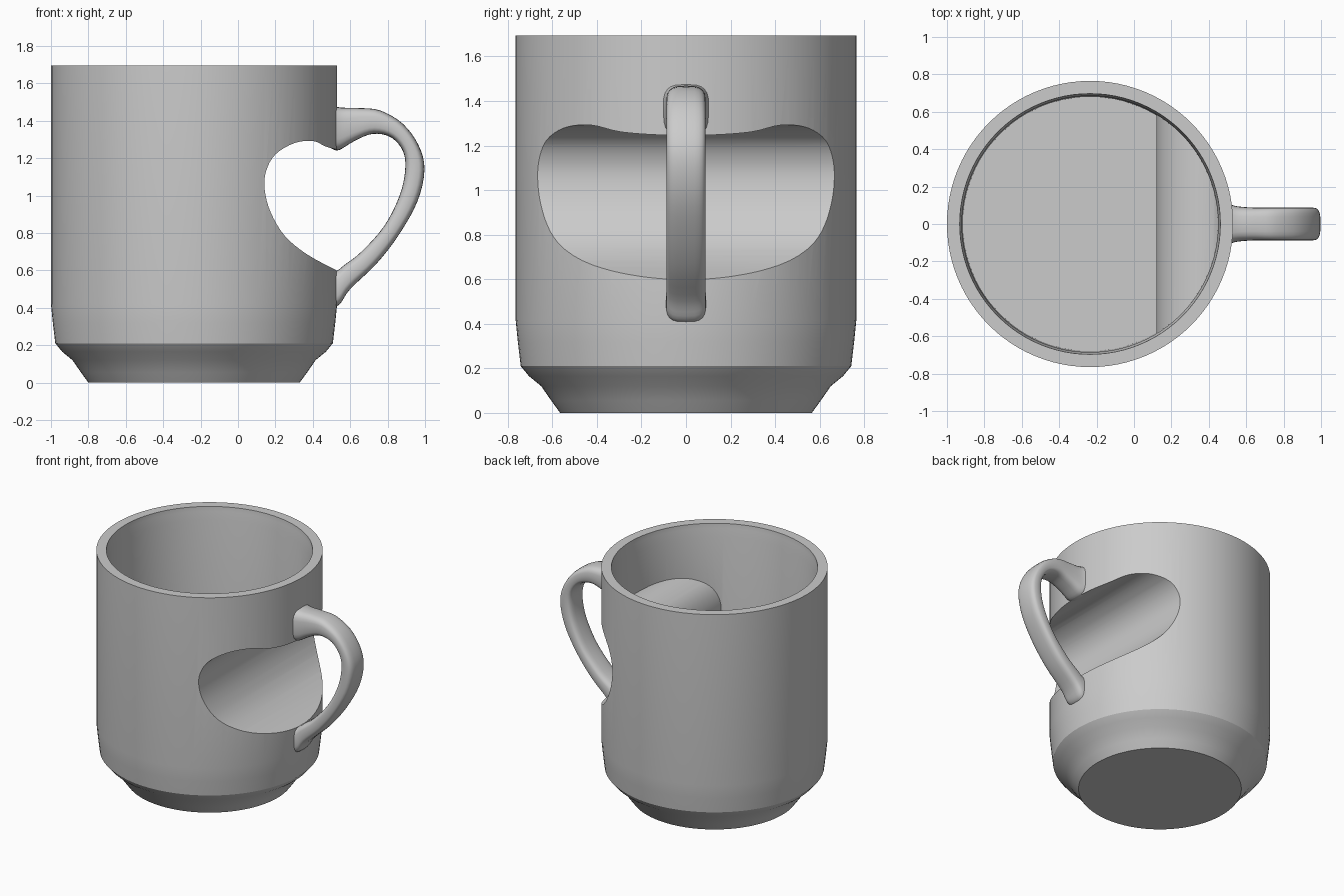
import bpy, bmesh, math
from mathutils import Vector

if "Cube" in bpy.data.objects:
    bpy.data.objects.remove(bpy.data.objects["Cube"])

AXIS = -0.235  # x position of the cup axis


def make_object(name, bm):
    bmesh.ops.recalc_face_normals(bm, faces=bm.faces)
    mesh = bpy.data.meshes.new(name)
    bm.to_mesh(mesh)
    bm.free()
    obj = bpy.data.objects.new(name, mesh)
    bpy.context.collection.objects.link(obj)
    return obj


def loft(name, rings):
    bm = bmesh.new()
    loops = [[bm.verts.new(p) for p in ring] for ring in rings]
    n = len(loops[0])
    for a, b in zip(loops, loops[1:]):
        for i in range(n):
            j = (i + 1) % n
            bm.faces.new((a[i], a[j], b[j], b[i]))
    bm.faces.new(loops[0])
    bm.faces.new(loops[-1])
    return make_object(name, bm)


def revolve(name, profile, n=96):
    return loft(name, [[(AXIS + r * math.cos(2 * math.pi * i / n),
                         r * math.sin(2 * math.pi * i / n), z)
                        for i in range(n)] for r, z in profile])


def spline(points, steps):
    # Catmull-Rom curve through points of any dimension
    pts = [Vector(p) for p in points]
    pts = [2 * pts[0] - pts[1]] + pts + [2 * pts[-1] - pts[-2]]
    out = []
    for a, b, c, d in zip(pts, pts[1:], pts[2:], pts[3:]):
        for k in range(steps):
            t = k / steps
            out.append(0.5 * (2 * b + (c - a) * t + (2 * a - 5 * b + 4 * c - d) * t ** 2
                              + (3 * b - a - 3 * c + d) * t ** 3))
    return out + [pts[-2]]


def cut(target, tool):
    mod = target.modifiers.new("cut", 'BOOLEAN')
    mod.operation = 'DIFFERENCE'
    mod.solver = 'EXACT'
    mod.object = tool
    tool.hide_render = True
    bpy.ops.object.select_all(action='DESELECT')
    bpy.context.view_layer.objects.active = target
    target.select_set(True)
    bpy.ops.object.modifier_apply(modifier=mod.name)
    bpy.data.objects.remove(tool)


def smooth(obj, angle):
    bpy.ops.object.select_all(action='DESELECT')
    bpy.context.view_layer.objects.active = obj
    obj.select_set(True)
    bpy.ops.object.shade_smooth_by_angle(angle=math.radians(angle))


# Half-heart outline pressed into the cup, optionally grown by an offset
LOBE = [(0.54, 1.243), (0.47, 1.262), (0.40, 1.292), (0.30, 1.28), (0.20, 1.22),
        (0.15, 1.13), (0.143, 1.03), (0.175, 0.91), (0.25, 0.785), (0.37, 0.685), (0.54, 0.593)]


def lobe_cutter(name, grow):
    line = spline(LOBE, 4)
    outline = []
    for i, p in enumerate(line):
        t = (line[min(i + 1, len(line) - 1)] - line[max(i - 1, 0)]).normalized()
        outline.append(p + grow * Vector((t.y, -t.x)) * -1)
    if (outline[20] - line[20]).x > 0:
        outline = [2 * p - q for p, q in zip(line, outline)]
    outline += [Vector((0.8, outline[-1].y)), Vector((0.8, outline[0].y))]
    return loft(name, [[(p.x, y, p.y) for p in outline] for y in (-1, 1)])


# Cup body with the heart dent and a thin wall behind it
cup = revolve("cup_body", [(0.565, 0), (0.605, 0.055), (0.65, 0.12), (0.705, 0.165), (0.742, 0.21),
                           (0.755, 0.32), (0.765, 0.42), (0.765, 1.695)])
cavity = revolve("cavity", [(0.68, 0.22), (0.685, 1.6), (0.695, 1.66), (0.70, 1.75)])
cut(cavity, lobe_cutter("inner_dent", 0.022))
cut(cup, lobe_cutter("outer_dent", 0))
cut(cup, cavity)
smooth(cup, 30)

# Handle stations: outer x, z, inner x, z, half width
STATIONS = [(0.50, 1.48, 0.50, 1.25, 0.11), (0.56, 1.47, 0.54, 1.243, 0.095),
            (0.65, 1.468, 0.62, 1.29, 0.088), (0.76, 1.455, 0.72, 1.33, 0.088),
            (0.88, 1.385, 0.82, 1.31, 0.088), (0.965, 1.27, 0.885, 1.23, 0.088),
            (0.997, 1.14, 0.892, 1.12, 0.088), (0.96, 0.97, 0.86, 0.99, 0.088),
            (0.86, 0.79, 0.78, 0.835, 0.088), (0.74, 0.635, 0.66, 0.70, 0.088),
            (0.60, 0.50, 0.57, 0.63, 0.088), (0.545, 0.42, 0.53, 0.60, 0.09),
            (0.50, 0.40, 0.49, 0.60, 0.09)]


# Rounded-rectangle section swept along the stations
def section(s, n=24):
    ring = []
    for i in range(n):
        a = 2 * math.pi * i / n
        c, d = (math.copysign(abs(v) ** 0.6, v) for v in (math.cos(a), math.sin(a)))
        ring.append(((s[0] + s[2]) / 2 + c * (s[0] - s[2]) / 2, d * s[4],
                     (s[1] + s[3]) / 2 + c * (s[1] - s[3]) / 2))
    return ring


handle = loft("handle", [section(s) for s in spline(STATIONS, 4)])
smooth(handle, 50)
